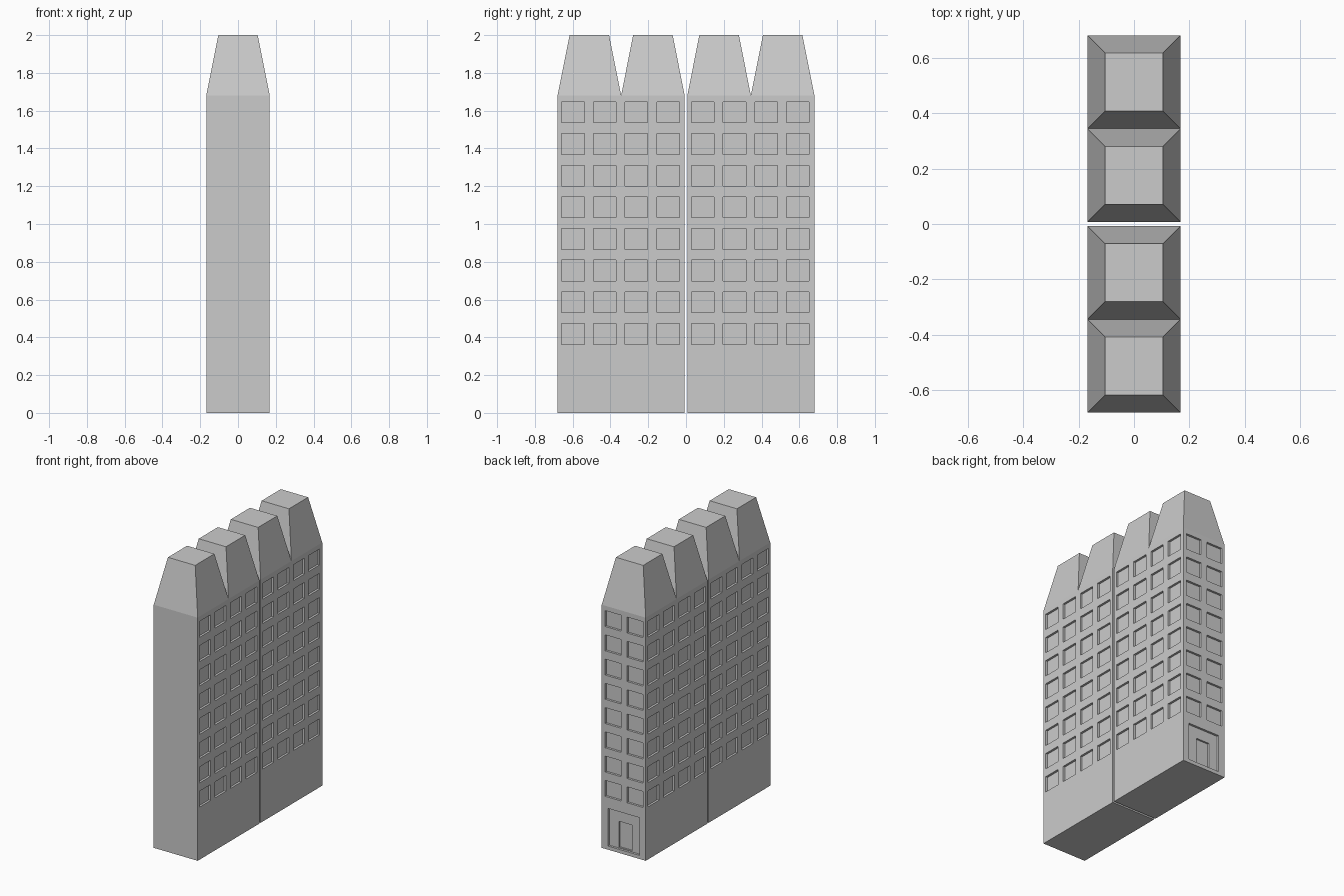
import bpy, bmesh
from mathutils import Matrix, Vector

if "Cube" in bpy.data.objects:
    bpy.data.objects.remove(bpy.data.objects["Cube"])

HX, HY = 0.168, 0.3365        # half width and half length of one block
EAVES, TOP = 1.68, 2.0
PITCH, WIN_W, WIN_H = 0.168, 0.12, 0.11
DEPTH = 0.015
ROWS = [0.418 + 0.1676 * i for i in range(8)]


def add_box(bm, center, size):
    m = Matrix.Translation(center) @ Matrix.Diagonal((*size, 1))
    return bmesh.ops.create_cube(bm, size=1, matrix=m)


def to_object(bm, name):
    bm.normal_update()
    me = bpy.data.meshes.new(name)
    bm.to_mesh(me)
    bm.free()
    ob = bpy.data.objects.new(name, me)
    bpy.context.collection.objects.link(ob)
    return ob


def block_body():
    # Solid block, top split in two, each half raised into a truncated pyramid
    bm = bmesh.new()
    add_box(bm, (0, 0, EAVES / 2), (2 * HX, 2 * HY, EAVES))
    bmesh.ops.bisect_plane(bm, geom=bm.verts[:] + bm.edges[:] + bm.faces[:],
                           plane_co=(0, 0, 0), plane_no=(0, 1, 0))
    bm.normal_update()
    roofs = [f for f in bm.faces if f.normal.z > 0.9]
    bmesh.ops.inset_individual(bm, faces=roofs, thickness=0.09)
    caps = {v for f in roofs for v in f.verts}
    bmesh.ops.translate(bm, verts=list(caps), vec=(0, 0, TOP - EAVES))
    return to_object(bm, "tower_block")


def opening_cutter():
    # Window recesses on both long sides and the back, plus the porch recess
    bm = bmesh.new()
    for z in ROWS:
        for side in (-1, 1):
            for i in range(4):
                add_box(bm, (side * HX, (i - 1.5) * PITCH - 0.003, z),
                        (2 * DEPTH, WIN_W, WIN_H))
            add_box(bm, (side * PITCH / 2 - 0.002, HY, z),
                    (WIN_W, 2 * DEPTH, WIN_H))
    add_box(bm, (0, HY, 0.155), (0.242, 2 * DEPTH, 0.26))
    return to_object(bm, "opening_cutter")


def door_cutter():
    # Deeper doorway inside the porch
    bm = bmesh.new()
    add_box(bm, (-0.003, HY, 0.12), (0.10, 0.054, 0.18))
    return to_object(bm, "door_cutter")


block = block_body()
cutters = [opening_cutter(), door_cutter()]
for c in cutters:
    mod = block.modifiers.new(c.name, 'BOOLEAN')
    mod.object = c
    mod.operation = 'DIFFERENCE'
    mod.solver = 'EXACT'

# Bake the cuts, then drop the cutters
dg = bpy.context.evaluated_depsgraph_get()
mesh = bpy.data.meshes.new_from_object(block.evaluated_get(dg))
block.modifiers.clear()
block.data = mesh
for c in cutters:
    bpy.data.objects.remove(c)

# Two identical blocks separated by a narrow gap
block.name = "front_tower_block"
block.location.y = -0.3435
rear = block.copy()
rear.name = "rear_tower_block"
rear.location.y = 0.3435
bpy.context.collection.objects.link(rear)
